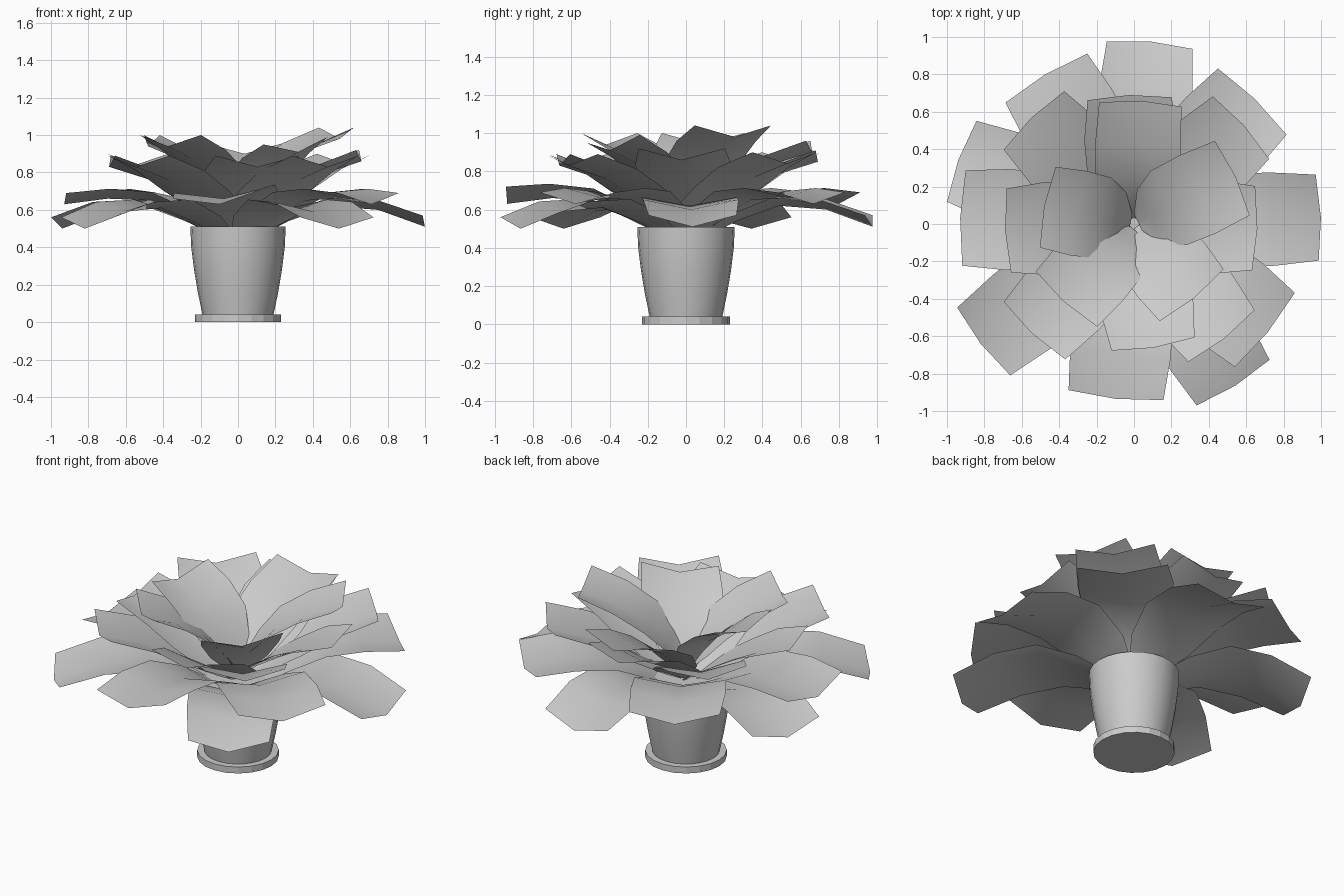
import bpy, bmesh
from math import radians, sin, cos, pi
from mathutils import Matrix, Vector

cube = bpy.data.objects.get("Cube")
if cube:
    bpy.data.objects.remove(cube)

GREY = (0.6, 0.6, 0.6, 1)
grey = bpy.data.materials.new("plain grey")
grey.use_nodes = True
grey.diffuse_color = GREY
bsdf = grey.node_tree.nodes["Principled BSDF"]
bsdf.inputs["Base Color"].default_value = GREY
bsdf.inputs["Roughness"].default_value = 0.8


def finish(name, bm, smooth=True):
    mesh = bpy.data.meshes.new(name)
    bm.to_mesh(mesh)
    bm.free()
    mesh.materials.append(grey)
    for face in mesh.polygons:
        face.use_smooth = smooth and len(face.vertices) == 4
    obj = bpy.data.objects.new(name, mesh)
    bpy.context.collection.objects.link(obj)
    return obj


def turned(name, profile, sides, smooth):
    """Solid of revolution with capped ends."""
    bm = bmesh.new()
    rings = [[bm.verts.new((r * cos(2 * pi * i / sides), r * sin(2 * pi * i / sides), z))
              for i in range(sides)] for r, z in profile]
    for low, high in zip(rings, rings[1:]):
        for i in range(sides):
            j = (i + 1) % sides
            bm.faces.new((low[i], low[j], high[j], high[i]))
    bm.faces.new(rings[0][::-1])
    bm.faces.new(rings[-1])
    return finish(name, bm, smooth)


def leaf(name, profile, angle, reach, tip_z, roll=0):
    """Folded sheet: profile rows are (share of reach, height below tip, half width)."""
    bm = bmesh.new()
    turn = Matrix.Rotation(radians(angle), 3, "Z")
    rows = []
    for share, drop, half in profile:
        row = []
        for side in (-1, 0, 1):
            fold = abs(side) * (0.03 + 0.03 * share)
            pos = Vector((reach * share - 0.02 * abs(side) * share, side * half,
                          tip_z - drop + fold + side * roll * share))
            row.append(bm.verts.new(turn @ pos))
        rows.append(row)
    for a, b in zip(rows, rows[1:]):
        for k in range(2):
            bm.faces.new((a[k], b[k], b[k + 1], a[k + 1]))
    return finish(name, bm)


# Pot and its foot
turned("pot_foot", [(0.23, 0), (0.23, 0.04)], 20, False)
turned("pot", [(0.19, 0.04), (0.215, 0.16), (0.235, 0.28), (0.25, 0.4), (0.255, 0.51)], 24, True)

# Leaf tiers: side profile, then angle, reach and tip height of each leaf
inner = [(0.04, 0.4, 0.05), (0.16, 0.29, 0.16), (0.35, 0.17, 0.22), (0.65, 0.07, 0.23), (1, 0, 0.22)]
middle = [(0.05, 0.34, 0.1), (0.2, 0.26, 0.2), (0.42, 0.17, 0.24), (0.68, 0.07, 0.25), (1, 0, 0.225)]
raised = [(0.1, 0.18, 0.1), (0.27, 0.07, 0.21), (0.5, -0.02, 0.26), (0.75, -0.03, 0.27), (1, 0, 0.255)]
drooping = [(0.1, 0.06, 0.1), (0.27, -0.03, 0.2), (0.5, -0.11, 0.25), (0.75, -0.09, 0.25), (1, 0, 0.23)]

tiers = {
    "inner_leaf": (inner, [(25, 0.6, 0.98), (87, 0.66, 0.9), (169, 0.49, 0.94),
                           (228, 0.56, 0.94), (309, 0.51, 0.91, 0.02)]),
    "middle_leaf": (middle, [(-2, 0.66, 0.86), (42, 0.79, 0.84), (92, 0.69, 0.85), (134, 0.79, 0.84),
                             (183, 0.69, 0.83), (227, 0.8, 0.83), (279, 0.67, 0.83), (308, 0.78, 0.83)]),
    "raised_leaf": (raised, [(46, 0.93, 0.63), (121, 0.93, 0.63), (178, 0.93, 0.63),
                             (264, 0.94, 0.63, 0.03), (321, 0.92, 0.63)]),
    "drooping_leaf": (drooping, [(2, 1.0, 0.51), (85, 0.98, 0.51), (160, 1.0, 0.5),
                                 (218, 1.04, 0.5), (302, 1.02, 0.5)]),
}
for name, (profile, leaves) in tiers.items():
    for number, placement in enumerate(leaves, 1):
        leaf(f"{name}_{number}", profile, *placement)
